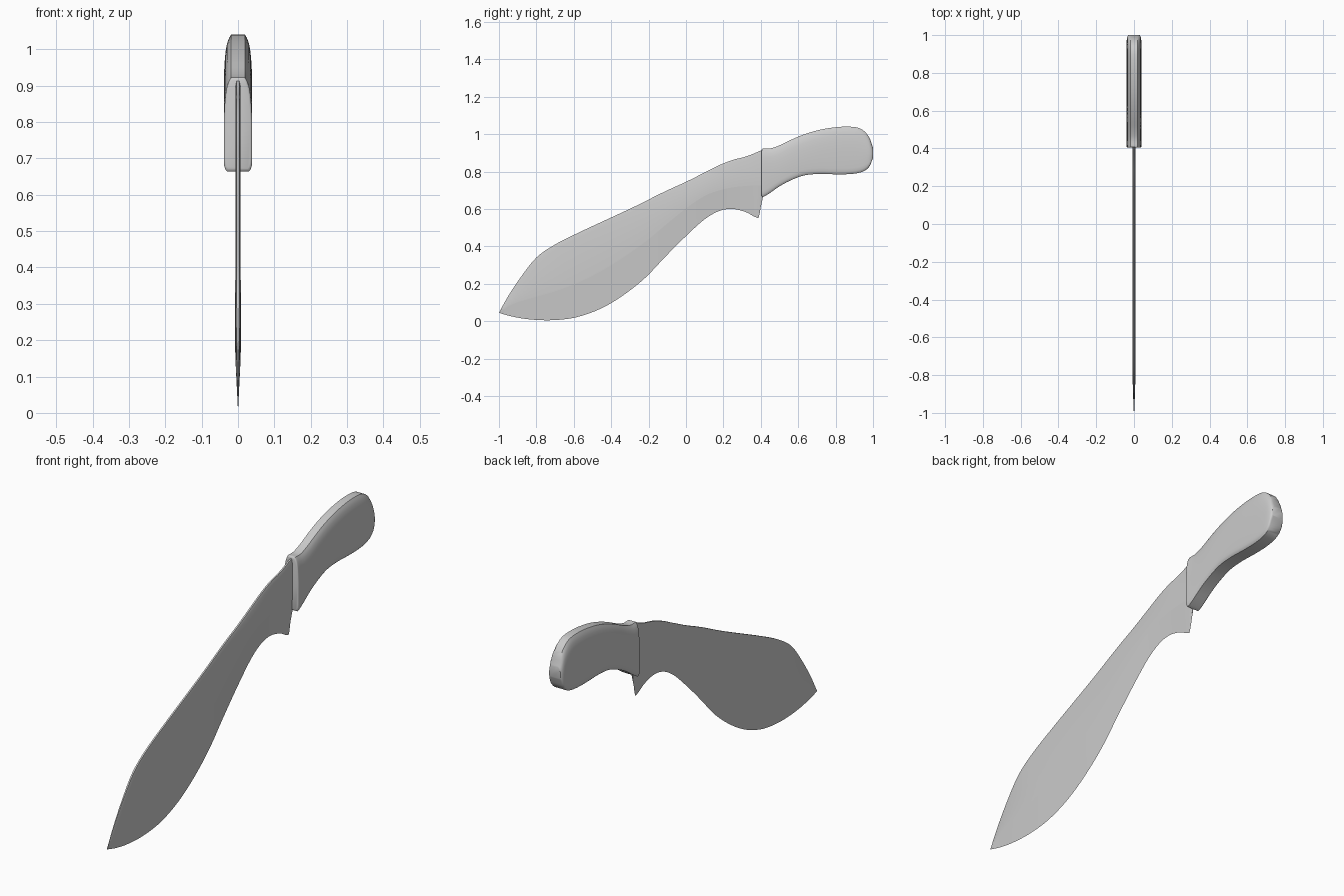
import bpy, bmesh

if "Cube" in bpy.data.objects:
    bpy.data.objects.remove(bpy.data.objects["Cube"])


def smooth_stations(rows, steps):
    """Catmull-Rom interpolation through rows of numbers."""
    out = []
    for i in range(len(rows) - 1):
        p0, p1 = rows[max(i - 1, 0)], rows[i]
        p2, p3 = rows[i + 1], rows[min(i + 2, len(rows) - 1)]
        for s in range(steps):
            t = s / steps
            out.append([0.5 * (2 * b + (c - a) * t + (2 * a - 5 * b + 4 * c - d) * t * t
                               + (3 * b - a - 3 * c + d) * t ** 3)
                        for a, b, c, d in zip(p0, p1, p2, p3)])
    out.append(list(rows[-1]))
    return out


def loft(name, rings, angle, crease=()):
    """Skin closed rings, cap the ends, and keep the chosen lengthwise lines sharp."""
    bm = bmesh.new()
    loops = [[bm.verts.new(p) for p in ring] for ring in rings]
    n = len(loops[0])
    for a, b in zip(loops, loops[1:]):
        for i in range(n):
            j = (i + 1) % n
            bm.faces.new((a[i], a[j], b[j], b[i]))
        for i in crease:
            bm.edges.get((a[i], b[i])).smooth = False
    bm.faces.new(loops[0])
    bm.faces.new(loops[-1])
    bmesh.ops.remove_doubles(bm, verts=bm.verts, dist=0.00005)
    bmesh.ops.recalc_face_normals(bm, faces=bm.faces)
    mesh = bpy.data.meshes.new(name)
    bm.to_mesh(mesh)
    bm.free()
    obj = bpy.data.objects.new(name, mesh)
    bpy.context.collection.objects.link(obj)
    bpy.ops.object.select_all(action='DESELECT')
    obj.select_set(True)
    bpy.context.view_layer.objects.active = obj
    bpy.ops.object.shade_smooth_by_angle(angle=angle)
    return obj


# Blade: spine y z, grind line y z, cutting edge y z, half thickness
T = 0.0075
blade = [
    (-1.0, .045, -.997, .045, -.995, .043, .001),
    (-.95, .135, -.93, .09, -.93, .025, .003),
    (-.88, .24, -.82, .125, -.84, .01, .006),
    (-.80, .34, -.70, .16, -.72, .005, T),
    (-.70, .41, -.58, .205, -.59, .02, T),
    (-.56, .48, -.45, .27, -.46, .065, T),
    (-.42, .545, -.33, .345, -.34, .135, T),
    (-.27, .615, -.21, .43, -.22, .23, T),
    (-.12, .69, -.09, .53, -.11, .345, T),
    (.0, .745, .01, .61, .0, .455, T),
    (.10, .795, .10, .67, .10, .545, T),
    (.18, .835, .18, .70, .18, .59, T),
    (.25, .862, .25, .715, .25, .60, T),
    (.31, .877, .31, .722, .32, .583, T),
    (.36, .895, .365, .725, .37, .557, T),
    (.40, .912, .40, .725, .39, .56, T),
    (.43, .915, .43, .725, .405, .65, T),
]
rings = []
for sy, sz, gy, gz, ey, ez, t in smooth_stations(blade, 4):
    cy, cz = sy + (gy - sy) * .1, sz + (gz - sz) * .1
    half = [(t * .5, sy, sz), (t, cy, cz), (t, gy, gz)]
    rings.append(half + [(0, ey, ez)] + [(-x, y, z) for x, y, z in reversed(half)])
loft("blade", rings, 0.5, crease=(2, 4))

# Handle: y, top z, bottom z, half width
handle = [
    (.404, .914, .672, .034), (.407, .921, .667, .038), (.415, .923, .665, .039),
    (.45, .923, .686, .039), (.50, .940, .721, .039), (.56, .969, .753, .039),
    (.63, .998, .779, .039), (.71, 1.022, .787, .039), (.80, 1.037, .785, .039),
    (.87, 1.040, .786, .039), (.92, 1.034, .792, .039), (.955, 1.014, .804, .039),
    (.980, .982, .826, .038), (.993, .947, .855, .035), (1.0, .928, .875, .030),
]
upper = [(.5, 0), (.64, .010), (.78, .025), (.88, .047), (.95, .078), (1, .12)]
lower = [(1, .032), (.97, .016), (.90, .006), (.78, 0)]
rings = []
for y, top, bottom, w in smooth_stations(handle, 3):
    k = min(1, (top - bottom) / .22)
    half = [(w * f, y, top - d * k) for f, d in upper]
    half += [(w * f, y, bottom + d * k) for f, d in lower]
    rings.append(half + [(-x, y, z) for x, y, z in reversed(half)])
loft("handle", rings, 0.6)
